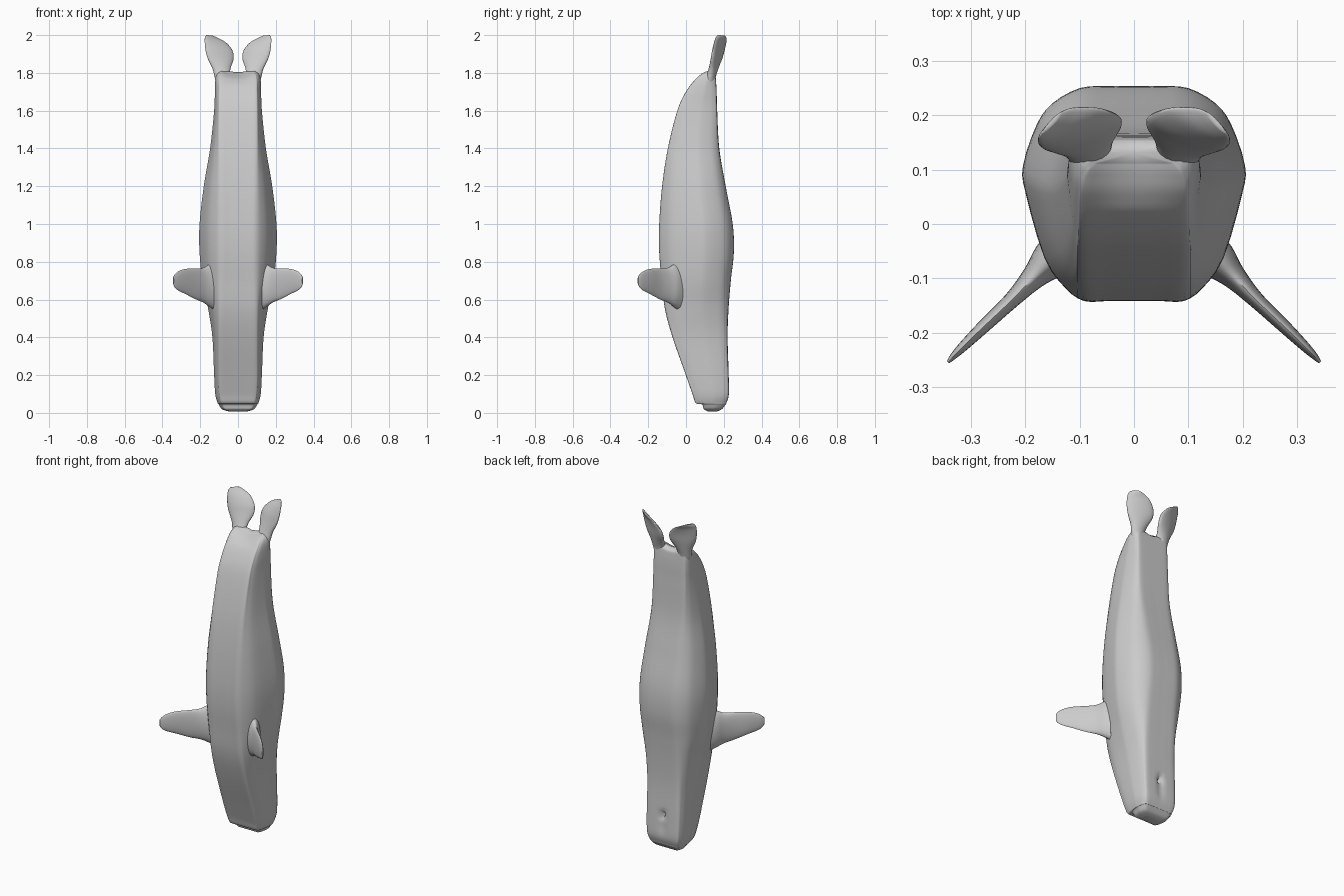
import bpy, bmesh, math
from mathutils import Vector

if "Cube" in bpy.data.objects:
    bpy.data.objects.remove(bpy.data.objects["Cube"])

grey = bpy.data.materials.new("soft grey skin")
grey.diffuse_color = (0.6, 0.6, 0.6, 1)
grey.use_nodes = True
grey.node_tree.nodes["Principled BSDF"].inputs["Base Color"].default_value = grey.diffuse_color


def spline(rows, steps, closed=False):
    """Smoothly resample a list of equal-length tuples."""
    n, out = len(rows), []
    for i in range(n if closed else n - 1):
        idx = [(i + k) % n if closed else min(max(i + k, 0), n - 1) for k in (-1, 0, 1, 2)]
        p = [rows[j] for j in idx]
        for s in range(steps):
            t = s / steps
            out.append(tuple(
                0.5 * (2 * b + (c - a) * t + (2 * a - 5 * b + 4 * c - d) * t * t
                       + (3 * b - a - 3 * c + d) * t ** 3) for a, b, c, d in zip(*p)))
    if not closed:
        out.append(tuple(rows[-1]))
    return out


def loft(name, rings, mirror=False):
    """Skin closed rings of points and cap both ends."""
    bm = bmesh.new()
    vs = [[bm.verts.new(p) for p in ring] for ring in rings]
    n = len(vs[0])
    for r0, r1 in zip(vs, vs[1:]):
        for i in range(n):
            j = (i + 1) % n
            bm.faces.new((r0[i], r0[j], r1[j], r1[i]))
    for ring in (vs[0], vs[-1]):
        centre = bm.verts.new(sum((v.co for v in ring), Vector()) / n)
        for i in range(n):
            bm.faces.new((ring[i], ring[(i + 1) % n], centre))
    bmesh.ops.recalc_face_normals(bm, faces=bm.faces)
    mesh = bpy.data.meshes.new(name)
    bm.to_mesh(mesh)
    bm.free()
    mesh.materials.append(grey)
    ob = bpy.data.objects.new(name, mesh)
    bpy.context.collection.objects.link(ob)
    if mirror:
        ob.modifiers.new("mirror", 'MIRROR')
    bpy.ops.object.select_all(action='DESELECT')
    ob.select_set(True)
    bpy.context.view_layer.objects.active = ob
    bpy.ops.object.shade_smooth_by_angle(angle=math.radians(60))
    return ob


# body stations: height, front y, back y, half width
stations = [
    (0.008, 0.115, 0.165, 0.05), (0.02, 0.095, 0.19, 0.085),
    (0.045, 0.085, 0.21, 0.102), (0.052, 0.052, 0.214, 0.108),
    (0.10, 0.035, 0.227, 0.12), (0.20, 0.0, 0.226, 0.126),
    (0.40, -0.07, 0.22, 0.135), (0.55, -0.11, 0.225, 0.157),
    (0.70, -0.127, 0.237, 0.187), (0.85, -0.14, 0.253, 0.202),
    (1.00, -0.14, 0.247, 0.202), (1.20, -0.125, 0.21, 0.18),
    (1.40, -0.095, 0.176, 0.147), (1.60, -0.045, 0.165, 0.126),
    (1.70, 0.0, 0.162, 0.122), (1.77, 0.053, 0.158, 0.119),
    (1.80, 0.09, 0.155, 0.108), (1.812, 0.112, 0.15, 0.085)]

# cross-section: depth fraction and share of the width beyond the flat band
section = [(0.0, -0.08), (0.06, 0.25), (0.2, 0.62), (0.5, 0.95),
           (0.63, 1.0), (0.82, 0.76), (0.92, 0.48), (0.99, 0.0)]


def body_ring(z, yf, yb, hw):
    band = min(0.1, hw * 0.8)
    right = [(band * 0.5, yf)]
    right += [(band + (hw - band) * k, yf + (yb - yf) * t) for t, k in section]
    right += [(band * 0.5, yb)]
    pts = [(0, yf)] + right + [(0, yb)] + [(-x, y) for x, y in reversed(right)]
    ring = []
    for x, y in spline(pts, 3, closed=True):
        h = z
        # shallow notch between the tail flukes
        if z > 1.74:
            h -= 0.022 * (z - 1.74) / 0.07 * max(0, 1 - (x / 0.085) ** 2)
        # breathing hole on the back of the head with a faint groove below it
        if y > 0.15:
            y -= 0.035 * math.exp(-(x / 0.014) ** 2 - ((z - 0.22) / 0.016) ** 2)
            y -= 0.008 * math.exp(-(x / 0.02) ** 2 - ((z - 0.16) / 0.05) ** 2)
        ring.append((x, y, h))
    return ring


loft("body", [body_ring(*s) for s in spline(stations, 7)])


def blade_ring(a, b, thick, ref):
    """Elliptical slice between two edge points."""
    a, b = Vector(a), Vector(b)
    axis = (b - a) / 2
    normal = axis.cross(ref).normalized() * thick
    return [(a + b) / 2 + axis * math.cos(t) + normal * math.sin(t)
            for t in (math.tau * i / 24 for i in range(24))]


# side flippers: x, y, low z, high z, half thickness
flipper = [(0.125, -0.045, 0.545, 0.80, 0.045), (0.155, -0.068, 0.565, 0.785, 0.036),
           (0.185, -0.098, 0.585, 0.768, 0.023), (0.225, -0.14, 0.602, 0.765, 0.015),
           (0.28, -0.192, 0.63, 0.762, 0.012), (0.315, -0.226, 0.647, 0.75, 0.009),
           (0.333, -0.244, 0.662, 0.735, 0.006), (0.342, -0.254, 0.68, 0.72, 0.003)]
out = Vector((0.72, -0.69, 0))
loft("side_flippers", [blade_ring((x, y, lo), (x, y, hi), t, out)
                       for x, y, lo, hi, t in spline(flipper, 4)], mirror=True)

# tail flukes: inner x, y, z, outer x, y, z, half thickness
fluke = [(0.06, 0.125, 1.72, 0.108, 0.12, 1.72, 0.025),
         (0.045, 0.138, 1.79, 0.122, 0.125, 1.77, 0.027),
         (0.038, 0.16, 1.83, 0.134, 0.133, 1.82, 0.024),
         (0.023, 0.185, 1.875, 0.16, 0.138, 1.875, 0.021),
         (0.03, 0.20, 1.92, 0.172, 0.143, 1.92, 0.018),
         (0.065, 0.212, 1.962, 0.176, 0.15, 1.96, 0.013),
         (0.11, 0.213, 1.986, 0.175, 0.158, 1.986, 0.009),
         (0.135, 0.205, 1.998, 0.168, 0.168, 2.0, 0.004)]
loft("tail_flukes", [blade_ring(f[:3], f[3:6], f[6], Vector((0, 0, 1)))
                     for f in spline(fluke, 4)], mirror=True)
